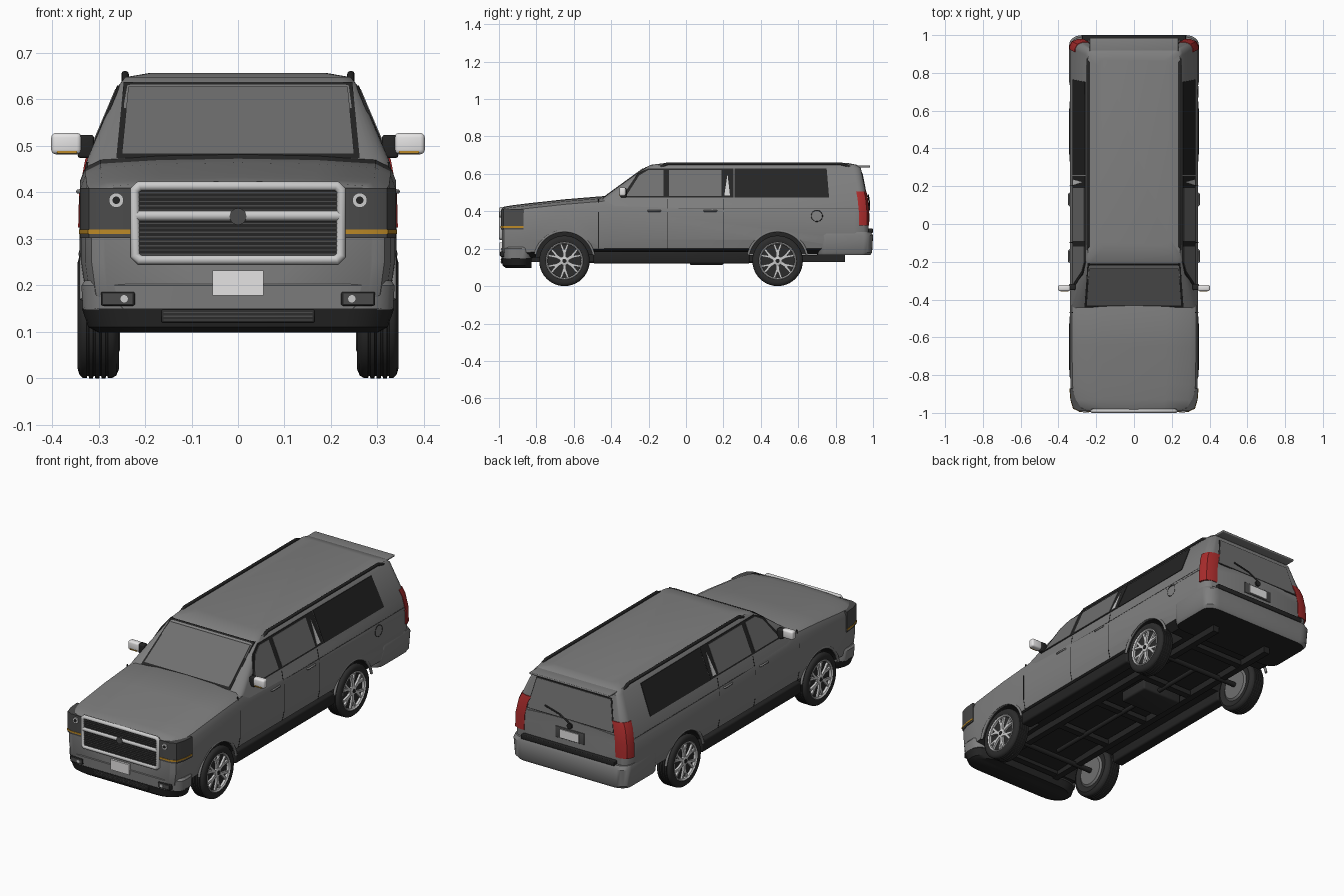
import bpy, bmesh
from math import sin, cos, pi, radians
from mathutils import Vector

cube = bpy.data.objects.get("Cube")
if cube:
    bpy.data.objects.remove(cube)


def material(name, r, g, b):
    m = bpy.data.materials.new(name)
    m.use_nodes = True
    m.diffuse_color = (r, g, b, 1)
    m.node_tree.nodes["Principled BSDF"].inputs["Base Color"].default_value = (r, g, b, 1)
    return m


PAINT = material("grey paint", .21, .21, .21)
GLASS = material("grey glass", .16, .16, .16)
BLACK = material("black trim", .018, .018, .018)
RUBBER = material("tyre rubber", .025, .025, .025)
CHROME = material("chrome", .6, .6, .6)
WHITE = material("white", .78, .77, .77)
LENS = material("smoked lens", .07, .07, .07)
RED = material("red lens", .4, .025, .025)
AMBER = material("amber lens", .5, .25, .02)


def finish(name, bm, *mats):
    bmesh.ops.recalc_face_normals(bm, faces=bm.faces[:])
    me = bpy.data.meshes.new(name)
    bm.to_mesh(me)
    bm.free()
    for m in mats:
        me.materials.append(m)
    ob = bpy.data.objects.new(name, me)
    bpy.context.collection.objects.link(ob)
    return ob


def loft(name, parts, *mats, hollow=False):
    """Skin each list of equal rings; cap the ends, or join them when hollow."""
    bm = bmesh.new()
    for rings in parts:
        vs = [[bm.verts.new(p) for p in ring] for ring in rings]
        n = len(vs[0])
        pairs = list(zip(vs, vs[1:])) + ([(vs[-1], vs[0])] if hollow else [])
        for a, b in pairs:
            for i in range(n):
                bm.faces.new((a[i], a[(i + 1) % n], b[(i + 1) % n], b[i]))
        if not hollow:
            bm.faces.new(vs[0])
            bm.faces.new(vs[-1])
    return finish(name, bm, *mats)


def box(name, x, y, z, mat, bevel=0):
    bm = bmesh.new()
    bmesh.ops.create_cube(bm, size=1)
    for v in bm.verts:
        v.co = [lo + (hi - lo) * (c + .5) for c, (lo, hi) in zip(v.co, (x, y, z))]
    if bevel:
        bmesh.ops.bevel(bm, geom=bm.edges[:], offset=bevel, segments=3, profile=.5, affect='EDGES')
    return finish(name, bm, mat)


def tube(name, pts, r, mat, cyclic=False):
    cu = bpy.data.curves.new(name, 'CURVE')
    cu.dimensions = '3D'
    cu.bevel_depth, cu.bevel_resolution, cu.use_fill_caps = r, 3, True
    sp = cu.splines.new('POLY')
    sp.points.add(len(pts) - 1)
    for p, co in zip(sp.points, pts):
        p.co = (*co, 1)
    sp.use_cyclic_u = cyclic
    cu.materials.append(mat)
    ob = bpy.data.objects.new(name, cu)
    bpy.context.collection.objects.link(ob)


def circle(r, n=40, start=0, sweep=2 * pi):
    return [(r * cos(start + sweep * i / n), r * sin(start + sweep * i / n)) for i in range(n)]


def disc(name, x, z, y0, y1, r, mat):
    loft(name, [[[(x + a, y, z + b) for a, b in circle(r, 24)] for y in (y0, y1)]], mat)


def lerp(table, z):
    for (a, u), (b, v) in zip(table, table[1:]):
        if z <= b:
            return u + (v - u) * max(0, (z - a) / (b - a))
    return table[-1][1]


def outline(z, front, rear, w, rx, ry, n=7):
    """Plan outline with elliptical corners."""
    pts = []
    for k, (sx, y, sy) in enumerate(((1, rear, 1), (-1, rear, 1), (-1, front, -1), (1, front, -1))):
        for i in range(n):
            a = pi / 2 * (k + i / (n - 1))
            pts.append((sx * (w - rx) + rx * cos(a), y - sy * ry + ry * sin(a), z))
    return pts


# Surface positions by height: cabin front, rear and flanks
FRONT = [(.4, -.54), (.47, -.445), (.63, -.225), (.648, -.19), (.657, -.12)]
REAR = [(.4, .975), (.47, .968), (.63, .935), (.648, .915), (.657, .87)]
SIDE = [(.2, .33), (.25, .34), (.39, .34), (.4, .338), (.47, .325), (.63, .257), (.648, .243), (.657, .19)]


def on_side(s):
    return lambda y, z, off: (s * (lerp(SIDE, z) + off), y, z)


def on_front(x, z, off):
    return (x, lerp(FRONT, z) - off, z)


def on_rear(x, z, off):
    return (x, lerp(REAR, z) + off, z)


def plate(name, pts, surface, mat, off=.002):
    loft(name, [[[surface(u, z, o) for u, z in pts] for o in (-.004, off)]], mat)


# Lower body: sections along the length
def section(y, w, zb, zt):
    half = [(.85 * w, zb), (.97 * w, zb + .03), (w, .25), (w, zt - .05), (.965 * w, zt - .02),
            (.87 * w, zt - .004), (.5 * w, zt + .004)]
    half = [(0, zb)] + half + [(0, zt + .007)]
    return [(x, y, z) for x, z in half] + [(-x, y, z) for x, z in half[-2:0:-1]]


stations = [(-.985, .29, .15, .412), (-.972, .315, .15, .418), (-.93, .329, .15, .425), (-.85, .337, .15, .435),
            (-.65, .34, .16, .457), (-.43, .34, .17, .475), (-.38, .34, .17, .46), (.9, .34, .17, .44),
            (.95, .332, .17, .44), (.97, .315, .17, .44), (.975, .3, .17, .44)]
body = loft("lower_body", [[section(*s) for s in stations]], PAINT, BLACK)
rear_bumper = loft("rear_bumper", [[outline(z, .7, r, w, .07, .05) for z, r, w in
                   ((.165, .985, .328), (.18, .995, .338), (.27, 1, .343), (.288, .99, .338))]], PAINT, BLACK)
for ob in (body, rear_bumper):
    for p in ob.data.polygons:
        p.material_index = int(p.normal.z < -.7)

# Wheel arches cut through the flanks
AXLES, HUB = {"front": -.65, "rear": .49}, .135
for y in AXLES.values():
    for s in (1, -1):
        cutter = loft("arch_cutter", [[[(s * x, y + a, HUB + b) for a, b in circle(.155, 48)]
                                       for x in (.21, .4)]], BLACK)
        cutter.hide_render = True
        mod = body.modifiers.new("arch", 'BOOLEAN')
        mod.operation, mod.solver, mod.object = 'DIFFERENCE', 'EXACT', cutter
        mod.material_mode = 'TRANSFER'
        bpy.context.view_layer.objects.active = body
        bpy.ops.object.modifier_apply(modifier=mod.name)
        bpy.data.objects.remove(cutter)
        tube("arch_lip", [(s * .334, y + a, HUB + b) for a, b in circle(.16, 24, .2, pi - .3)], .007, PAINT)

# Cabin with windscreen and rear window
corner = {.4: .05, .47: .05, .63: .025, .648: .025, .657: .03}
loft("cabin", [[outline(z, lerp(FRONT, z), lerp(REAR, z), lerp(SIDE, z), rx, .04) for z, rx in corner.items()]], PAINT)


def trapezoid(w0, z0, w1, z1):
    return [(-w0, z0), (w0, z0), (w1, z1), (-w1, z1)]


plate("windscreen_frame", trapezoid(.262, .474, .246, .638), on_front, BLACK, .003)
plate("windscreen", trapezoid(.25, .484, .236, .628), on_front, GLASS, .006)
plate("rear_window_frame", trapezoid(.258, .445, .222, .61), on_rear, BLACK, .002)
plate("rear_window", trapezoid(.252, .45, .217, .605), on_rear, GLASS, .004)
box("rear_spoiler", (-.235, .235), (.9, .985), (.634, .645), PAINT, .004)

# Flank details, mirrored
for s in (1, -1):
    side = on_side(s)
    plate("door_window_frame", [(-.345, .474), (.255, .474), (.255, .63), (-.2, .63), (-.26, .6)], side, BLACK)
    plate("front_door_window", [(-.32, .482), (-.12, .482), (-.12, .622), (-.2, .622), (-.25, .592)], side, GLASS, .004)
    plate("rear_door_window", [(-.09, .482), (.19, .482), (.19, .622), (-.09, .622)], side, GLASS, .004)
    plate("quarter_trim", [(.205, .485), (.235, .485), (.222, .6)], side, CHROME, .004)
    plate("cargo_window", [(.26, .474), (.765, .474), (.752, .628), (.26, .63)], side, BLACK, .003)
    for y in (-.47, -.1, .2):
        edge = [(y, z) for z in (.2, .25, .39, .465)]
        plate("door_seam", edge + [(u + .004, z) for u, z in edge[::-1]], side, BLACK, .001)
    plate("belt_crease", [(-.47, .412), (.93, .412), (.93, .416), (-.47, .416)], side, LENS, .001)
    for y in (-.17, .13):
        tube("door_handle", [(s * x, y + d, .402) for x, d in ((.335, -.035), (.344, -.028), (.344, .028), (.335, .035))],
             .005, PAINT)
    box("sill_step", sorted((s * .27, s * .335)), (-.495, .34), (.12, .185), BLACK, .01)
    tube("roof_rail", [(s * .243, y, z) for y, z in ((-.14, .635), (-.1, .654), (.83, .654), (.88, .635))], .008, BLACK)
    box("mirror_mount", sorted((s * .31, s * .345)), (-.35, -.318), (.474, .524), BLACK, .006)
    box("mirror_shell", sorted((s * .337, s * .402)), (-.356, -.322), (.482, .528), WHITE, .01)
    box("mirror_signal", sorted((s * .346, s * .39)), (-.358, -.34), (.484, .489), AMBER)

    # Lamps wrap around the body corners
    def front_corner(z, g):
        return [(s * x, y, z) for x, y in ((.225, -.988 - g), (.29, -.988 - g), (.319 + g, -.974 - g), (.333 + g, -.93),
                                           (.338 + g, -.87), (.27, -.87))]

    def rear_corner(z):
        x, y = lerp(SIDE, max(z, .39)) + .004, lerp(REAR, z) + .004
        return [(s * (x - a), y - b, z) for a, b in ((.075, 0), (.045, 0), (.014, .012), (0, .04), (0, .055), (.07, .055))]

    loft("headlamp", [[front_corner(z, .002) for z in (.302, .39, .41)]], LENS)
    loft("headlamp_signal", [[front_corner(z, .004) for z in (.311, .32)]], AMBER)
    disc("headlamp_projector", s * .262, .383, -.98, -.996, .016, CHROME)
    disc("projector_eye", s * .262, .383, -.98, -.998, .008, BLACK)
    loft("tail_lamp", [[rear_corner(z) for z in (.325, .4, .47, .505)]], RED)
    box("fog_lamp_bezel", sorted((s * .222, s * .295)), (-.992, -.95), (.156, .186), BLACK, .004)
    box("fog_lamp_panel", sorted((s * .227, s * .29)), (-.994, -.95), (.16, .182), LENS)
    disc("fog_lamp", s * .245, .171, -.97, -.997, .008, CHROME)

tube("fuel_cap_ring", [(.339, .7 + a, .375 + b) for a, b in circle(.03, 32)], .002, BLACK, True)

# Front bumper and grille
loft("front_bumper", [[outline(z, f, -.82, w, .1, .06) for z, f, w in
                       ((.148, -.985, .334), (.2, -.988, .337), (.21, -.978, .33))]], PAINT)
loft("front_valance", [[outline(z, f, -.825, w, .1, .07) for z, f, w in
                        ((.098, -.965, .3), (.11, -.98, .322), (.15, -.987, .336))]], BLACK)
box("lower_intake", (-.165, .165), (-.99, -.95), (.12, .148), RUBBER, .004)
for i in range(3):
    box("intake_bar", (-.16, .16), (-.993, -.95), (.124 + .008 * i, .127 + .008 * i), LENS)
box("grille_back", (-.225, .225), (-.99, -.95), (.255, .415), BLACK)
for i in range(16):
    z = .265 + i * .0095
    box("grille_slat", (-.215, .215), (-.993, -.98), (z, z + .003), LENS)
tube("grille_frame", [(sx * (.222 - a), -.989, z) for sx, a, z in
                      ((-1, 0, .265), (-1, .01, .255), (1, .01, .255), (1, 0, .265),
                       (1, 0, .405), (1, .01, .414), (-1, .01, .414), (-1, 0, .405))], .011, CHROME, True)
tube("grille_bar", [(-.222, -.988, .35), (.222, -.988, .35)], .012, CHROME)
disc("front_badge", 0, .348, -.98, -1, .018, LENS)
box("front_plate", (-.055, .055), (-.996, -.97), (.178, .232), WHITE)

# Tailgate details
box("bumper_step_pad", (-.275, .275), (.95, .999), (.284, .308), BLACK, .004)
box("plate_recess", (-.085, .085), (.96, .979), (.338, .398), LENS, .003)
box("rear_plate", (-.055, .055), (.96, .983), (.345, .388), WHITE)
disc("rear_badge", 0, .418, .96, .984, .015, BLACK)
tube("rear_wiper", [(0, .98, .432), (.06, .978, .465), (.15, .974, .487)], .004, BLACK)

# Chassis
for s in (1, -1):
    box("frame_rail", sorted((s * .15, s * .185)), (-.92, .85), (.13, .165), BLACK)
for y in (-.8, -.4, -.1, .25, .65):
    box("cross_member", (-.16, .16), (y - .018, y + .018), (.133, .16), BLACK)
box("fuel_tank", (-.14, .1), (.02, .2), (.112, .17), RUBBER, .01)
tube("drive_shaft", [(0, -.6, HUB), (0, .49, HUB)], .012, BLACK)

# Wheels: tyre, rim, forked spokes, hub
tyre = [(.262, .09), (.256, .115), (.262, .129), (.27, .134)]
for i in range(4):
    g = .28 + i * .0135
    tyre += [(g, .135), (g + .001, .130), (g + .004, .130), (g + .005, .135)]
tyre += [(.334, .134), (.341, .128), (.345, .115), (.342, .1), (.326, .096)]
rim = [(.322, .09), (.339, .09), (.344, .096), (.34, .102), (.326, .1)]
fork = [(-.008, .012), (.008, .012), (.009, .045), (.024, .09), (.014, .093), (0, .058), (-.014, .093), (-.024, .09),
        (-.009, .045)]
for end, y in AXLES.items():
    tube(end + "_axle", [(-.26, y, HUB), (.26, y, HUB)], .014, BLACK)
    for s in (1, -1):
        def lathe(profile):
            return [[(s * x, y + a, HUB + b) for a, b in circle(r)] for x, r in profile]

        loft(end + "_tyre", [lathe(tyre)], RUBBER)
        loft(end + "_rim", [lathe(rim)], CHROME, hollow=True)
        loft(end + "_wheel_back", [lathe([(.254, .03), (.254, .075), (.264, .088)])], GLASS)
        spokes = []
        for k in range(6):
            c, d = cos(k * pi / 3), sin(k * pi / 3)
            spokes.append([[(s * x, y + u * c - v * d, HUB + u * d + v * c) for u, v in fork] for x in (.324, .337)])
        loft(end + "_spokes", spokes, CHROME)
        loft(end + "_hub", [lathe([(.324, .024), (.338, .024), (.341, .018)])], CHROME)
        loft(end + "_hub_cap", [lathe([(.33, .011), (.343, .011)])], BLACK)

# Smooth shading with sharp creases
bpy.ops.object.select_all(action='DESELECT')
for ob in bpy.context.collection.objects:
    if ob.type == 'MESH':
        ob.select_set(True)
        bpy.context.view_layer.objects.active = ob
bpy.ops.object.shade_smooth_by_angle(angle=radians(35))
